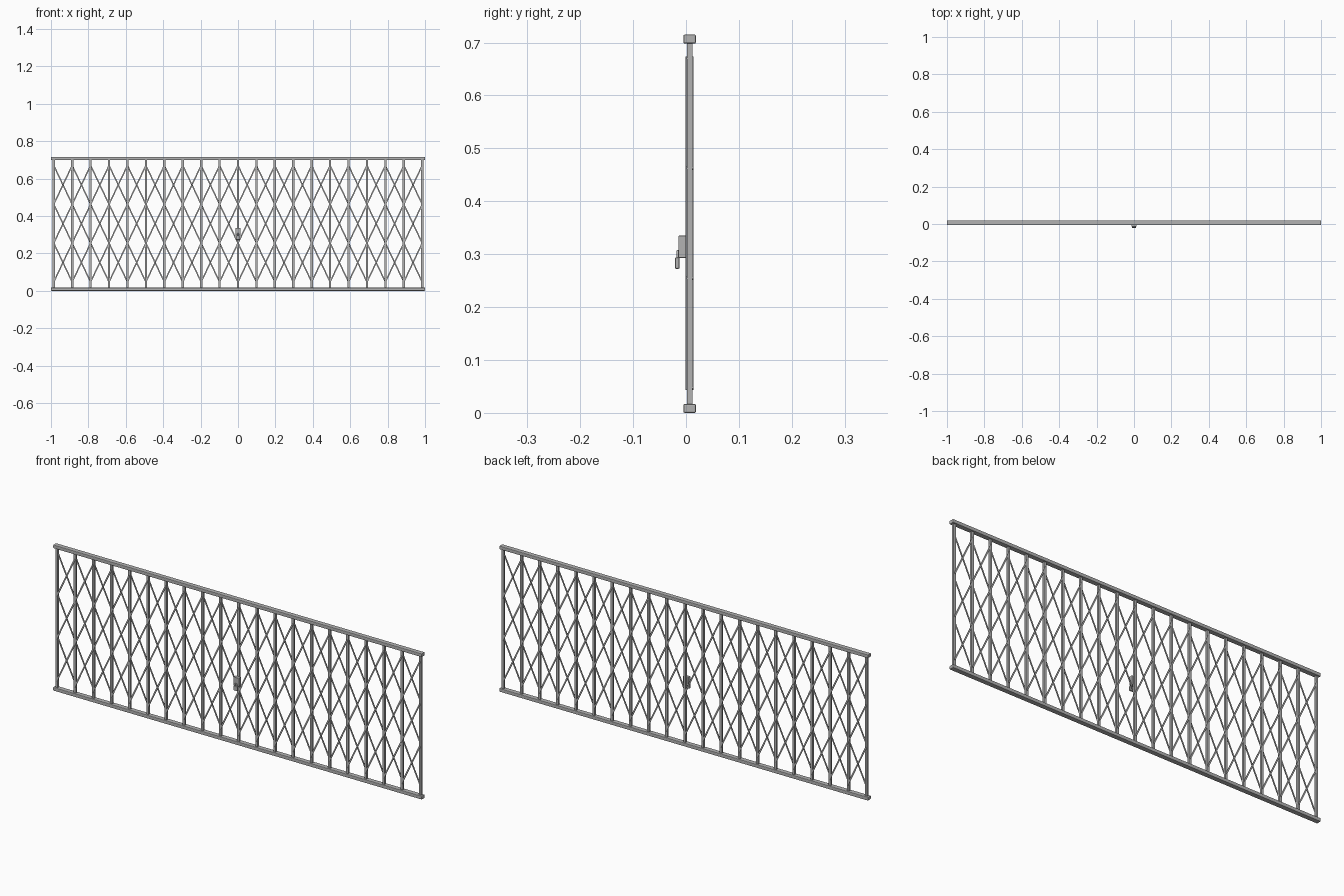
import bpy, bmesh, math
from mathutils import Matrix, Vector

if "Cube" in bpy.data.objects:
    bpy.data.objects.remove(bpy.data.objects["Cube"], do_unlink=True)


def make_material(name, rgb, metallic=0.0):
    m = bpy.data.materials.new(name)
    m.use_nodes = True
    m.diffuse_color = (*rgb, 1)
    m.node_tree.nodes["Principled BSDF"].inputs["Base Color"].default_value = (*rgb, 1)
    return m


steel = make_material("grey steel", (0.45, 0.45, 0.45))


def add_box(bm, lo, hi, transform=Matrix()):
    lo, hi = Vector(lo), Vector(hi)
    size = Matrix.Diagonal((*(hi - lo), 1))
    bmesh.ops.create_cube(bm, size=1, matrix=transform @ Matrix.Translation((lo + hi) / 2) @ size)


def finish(name, bm, bevel=0.0, segments=2):
    mesh = bpy.data.meshes.new(name)
    bm.to_mesh(mesh)
    bm.free()
    mesh.materials.append(steel)
    ob = bpy.data.objects.new(name, mesh)
    bpy.context.collection.objects.link(ob)
    if bevel:
        mod = ob.modifiers.new("rounded edges", "BEVEL")
        mod.width, mod.segments = bevel, segments
    return ob


def box(name, lo, hi, bevel=0.0):
    bm = bmesh.new()
    add_box(bm, lo, hi)
    return finish(name, bm, bevel)


GAPS = 20
END = 0.985
HEIGHT = 0.715
LOW, HIGH = 0.047, 0.67
LEVELS = 3


def bar_x(i):
    return -END + 2 * END * i / GAPS


# Top and bottom guide rails
box("bottom_rail", (-1, -0.005, 0), (1, 0.019, 0.017), 0.003)
box("top_rail", (-1, -0.005, HEIGHT - 0.017), (1, 0.019, HEIGHT), 0.003)

# Upright bars
bm = bmesh.new()
for i in range(GAPS + 1):
    x = bar_x(i)
    add_box(bm, (x - 0.006, 0.002, 0.015), (x + 0.006, 0.012, HEIGHT - 0.015))
finish("upright_bars", bm)


# Lattice strips: one leaning direction on each side of the bars
def lattice(name, y0, y1, lean):
    bm = bmesh.new()
    for start in range(1 - LEVELS, GAPS):
        a, b = max(start, 0), min(start + LEVELS, GAPS)
        za, zb = (LOW + (HIGH - LOW) * (k - start) / LEVELS for k in (a, b))
        p, q = Vector((bar_x(a), 0, za)), Vector((bar_x(b), 0, zb))
        p.x, q.x = p.x * lean, q.x * lean
        d = q - p
        turn = Matrix.Rotation(math.atan2(d.x, d.z), 4, "Y")
        half = d.length / 2 + 0.002
        add_box(bm, (-0.0035, y0, -half), (0.0035, y1, half),
                Matrix.Translation((p + q) / 2) @ turn)
    finish(name, bm)


lattice("front_lattice", -0.0005, 0.002, 1)
lattice("back_lattice", 0.012, 0.0145, -1)

# Lock case with hanging padlock
box("lock_case", (-0.014, -0.014, 0.293), (0.014, 0.003, 0.335), 0.001)
box("padlock_body", (-0.011, -0.021, 0.272), (0.011, -0.012, 0.294), 0.003)

curve = bpy.data.curves.new("padlock_shackle", "CURVE")
curve.dimensions = "3D"
curve.bevel_depth = 0.002
curve.bevel_resolution = 2
arc = [(0.006 * math.cos(t * math.pi / 8), 0.3 + 0.006 * math.sin(t * math.pi / 8)) for t in range(9)]
path = [(0.006, 0.29)] + arc + [(-0.006, 0.29)]
spline = curve.splines.new("POLY")
spline.points.add(len(path) - 1)
for point, (x, z) in zip(spline.points, path):
    point.co = (x, -0.016, z, 1)
curve.materials.append(steel)
bpy.context.collection.objects.link(bpy.data.objects.new("padlock_shackle", curve))
